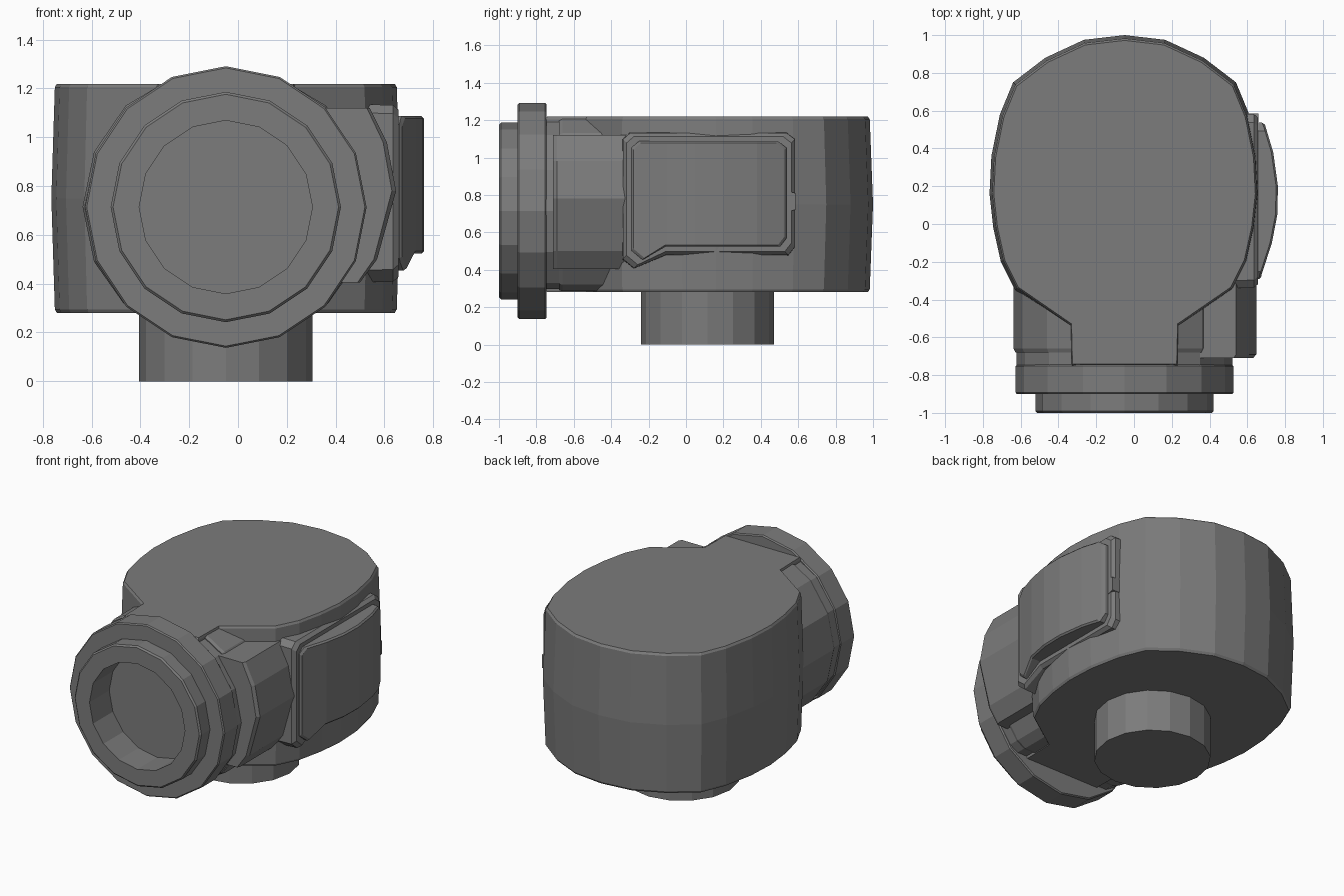
import bpy, bmesh, math
from mathutils import Vector

if "Cube" in bpy.data.objects:
    bpy.data.objects.remove(bpy.data.objects["Cube"])

CX, CZ = -0.05, 0.714      # shared centre line of body and of the round front
grey = bpy.data.materials.new("dark_grey")
grey.diffuse_color = (.2, .2, .2, 1)
grey.use_nodes = True
grey.node_tree.nodes["Principled BSDF"].inputs["Base Color"].default_value = grey.diffuse_color


def finish(name, bm):
    bmesh.ops.remove_doubles(bm, verts=bm.verts, dist=1e-5)
    bmesh.ops.recalc_face_normals(bm, faces=bm.faces)
    me = bpy.data.meshes.new(name)
    bm.to_mesh(me)
    bm.free()
    me.materials.append(grey)
    ob = bpy.data.objects.new(name, me)
    bpy.context.collection.objects.link(ob)
    return ob


def loft(rings):
    """Skin a stack of equal-length point rings and cap both ends."""
    bm = bmesh.new()
    vs = [[bm.verts.new(p) for p in r] for r in rings]
    n = len(rings[0])
    for a, b in zip(vs, vs[1:]):
        for i in range(n):
            j = (i + 1) % n
            bm.faces.new((a[i], a[j], b[j], b[i]))
    bm.faces.new(vs[0])
    bm.faces.new(vs[-1])
    return bm


def mirrored(half):
    """Half outline (offset, height) to full closed outline."""
    return half + [(-u, v) for u, v in reversed(half) if u > 1e-6]


def scaled(pts, s, c):
    return [(c[0] + (u - c[0]) * s, c[1] + (v - c[1]) * s) for u, v in pts]


def circle(r, n=16):
    return [(r * math.sin(2 * math.pi * i / n), r * math.cos(2 * math.pi * i / n)) for i in range(n)]


# main housing: rounded drop outline, slightly barrelled in height
outline = mirrored([(0, 1.0), (.215, .975), (.42, .88), (.59, .75), (.66, .58), (.705, .36),
                    (.715, .16), (.695, -.02), (.655, -.2), (.58, -.35), (.29, -.55), (.285, -.77)])
layers = [(.28, .968), (.295, .98), (.75, 1.0), (1.205, .98), (1.219, .968)]
finish("housing", loft([[(CX + u, v, z) for u, v in scaled(outline, s, (0, .12))] for z, s in layers]))

# neck joining the housing to the round front
neck = mirrored([(0, 1.213), (.27, 1.213), (.41, 1.13), (.54, .94), (.587, .715),
                 (.54, .49), (.42, .32), (.36, .285), (0, .285)])
finish("neck", loft([[(CX + u, y, v) for u, v in scaled(neck, s, (0, CZ))]
                     for y, s in ((-.2, 1), (-.66, 1), (-.68, .985), (-.68, .975), (-.75, .975))]))

# round front collar with stepped rim and recessed opening
profile = [(.355, -.79), (.355, -1), (.462, -1), (.472, -.99), (.472, -.9), (.57, -.9),
           (.577, -.892), (.577, -.753), (.57, -.745)]
finish("front_collar", loft([[(CX + u, y, CZ + v) for u, v in circle(r)] for r, y in profile]))

# mounting foot
finish("foot", loft([[(CX + u, .115 + v, z) for u, v in circle(.355)] for z in (0, .3)]))

# side pod on the neck, chamfered at the front
pod = [(.3, 1.12), (.54, 1.12), (.61, .98), (.648, .78), (.57, .5), (.5, .405), (.3, .405)]
finish("side_pod", loft([[(.3 + (x - .3) * s, y, z) for x, z in pod]
                         for y, s in ((-.28, 1), (-.69, 1), (-.71, .95))]))

# frame around the side panel
panel = [(-.30, 1.06), (-.26, 1.095), (.5, 1.095), (.545, 1.06), (.545, .56), (.51, .515),
         (-.11, .515), (-.24, .445), (-.30, .495)]
mid = (.12, .8)


def grow(pts, d):
    return [(u + d * (1 if u > mid[0] else -1) * (u < -.2 or u > .4),
             v + d * (1 if v > mid[1] else -1)) for u, v in pts]


finish("panel_frame", loft([[(x, u, v) for u, v in grow(panel, d)]
                            for x, d in ((.5, .04), (.635, .037), (.657, .018), (.657, 0))]))

# bulging side panel: curved outward along its length
curve = [(-.35, .66), (-.27, .675), (-.1, .73), (.05, .759), (.2, .762), (.38, .737), (.52, .695), (.6, .66)]


def bulge(y):
    for (y0, x0), (y1, x1) in zip(curve, curve[1:]):
        if y <= y1:
            return x0 + (x1 - x0) * (y - y0) / (y1 - y0)
    return curve[-1][1]


bm = loft([[(x, u, v) for u, v in grow(panel, d)] for x, d in ((.55, -.008), (.8, -.008), (.9, -.018))])
for y, _ in curve[1:-1]:
    bmesh.ops.bisect_plane(bm, geom=bm.verts[:] + bm.edges[:] + bm.faces[:],
                           plane_co=Vector((0, y, 0)), plane_no=Vector((0, 1, 0)))
for v in bm.verts:
    if v.co.x > .6:
        v.co.x = bulge(v.co.y) - (.01 if v.co.x < .85 else 0)
finish("side_panel", bm)

# small latch on the rear edge of the frame
finish("panel_latch", loft([[(x, y, z) for y, z in ((.54, .71), (.585, .72), (.585, .81), (.54, .82))]
                            for x in (.58, .66)]))
